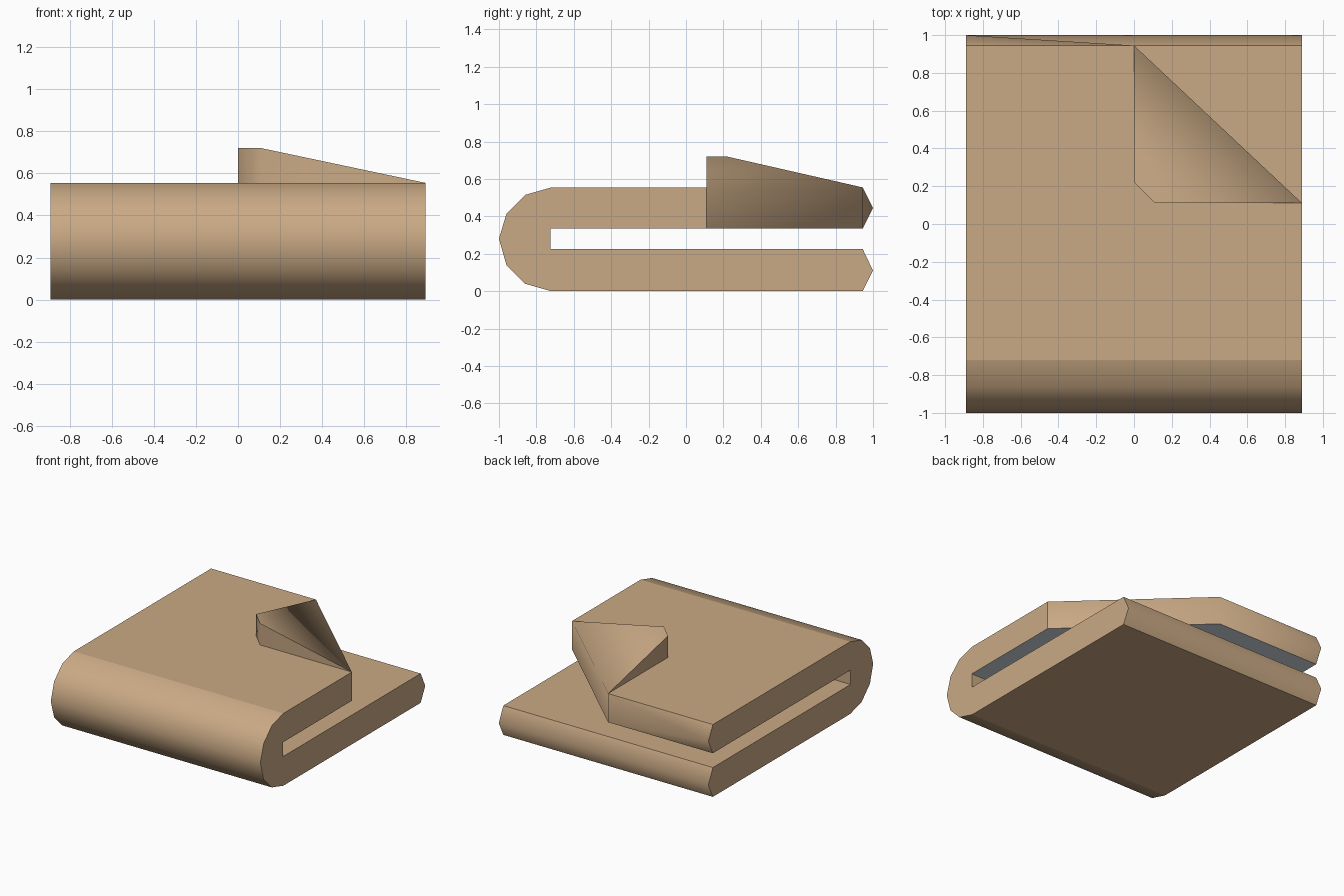
import bpy
import bmesh
import math

cube = bpy.data.objects.get("Cube")
if cube:
    bpy.data.objects.remove(cube, do_unlink=True)

HALF_W, TOP = 0.89, 0.555
BACK, TIP, CUT = 0.945, 1.0, 0.11
FLAP_TOP = 0.72


def fabric(name, colour):
    mat = bpy.data.materials.new(name)
    mat.use_nodes = True
    mat.diffuse_color = colour
    shader = mat.node_tree.nodes["Principled BSDF"]
    shader.inputs["Base Color"].default_value = colour
    shader.inputs["Roughness"].default_value = 0.9
    return mat


bm = bmesh.new()


def section(x, upper_back):
    """One folded cross-section; the upper layer's end can be pulled forward."""
    front_bend = [(-0.72, 0), (-0.86, 0.04), (-0.96, 0.14), (-1, 0.28),
                  (-0.96, 0.415), (-0.86, 0.515), (-0.72, TOP)]
    upper_end = [(upper_back, TOP), (upper_back, 0.335)]
    gap = [(-0.725, 0.335), (-0.725, 0.225)]
    lower_end = [(BACK, 0.225), (TIP, 0.11), (BACK, 0)]
    outline = front_bend + upper_end + gap + lower_end
    return [bm.verts.new((x, y, z)) for y, z in outline]


# Folded body: full at one side, its upper corner drawn away at the other
rings = [section(-HALF_W, BACK), section(0, BACK), section(HALF_W, CUT)]
full, middle, short = rings
FRONT_TOP, BACK_TOP, BACK_LOW = 6, 7, 8
count = len(full)
for a, b in zip(rings, rings[1:]):
    for i in range(count):
        j = (i + 1) % count
        upper_hem = a is full and i == BACK_TOP
        if i != FRONT_TOP and not upper_hem:
            bm.faces.new((a[i], a[j], b[j], b[i]))

# Upper hem: a pointed end tapering to the cut corner
tip = bm.verts.new((-HALF_W, TIP, 0.445))
bm.faces.new((full[BACK_TOP], tip, middle[BACK_TOP]))
bm.faces.new((tip, full[BACK_LOW], middle[BACK_LOW]))
bm.faces.new((tip, middle[BACK_LOW], middle[BACK_TOP]))

# Side faces
bm.faces.new(full[:BACK_LOW] + [tip] + full[BACK_LOW:])
bm.faces.new(short)

# Turned-over corner: a wedge rising from the diagonal crease
crease_a, crease_b = middle[BACK_TOP], short[BACK_TOP]
low_a, low_b = [bm.verts.new((x, y, TOP)) for x, y in ((0, 0.22), (0.11, CUT))]
high_a, high_b = [bm.verts.new((v.co.x, v.co.y, FLAP_TOP)) for v in (low_a, low_b)]
bm.faces.new((crease_a, high_a, high_b, crease_b))
bm.faces.new((crease_a, low_a, high_a))
bm.faces.new((low_a, low_b, high_b, high_a))
bm.faces.new((low_b, crease_b, high_b))

# Flat top around the turned-over corner
front = [ring[FRONT_TOP] for ring in rings]
bm.faces.new((front[0], front[1], low_a, crease_a, full[BACK_TOP]))
bm.faces.new((front[1], front[2], crease_b, low_b, low_a))

# Pale lining on the underside of the upper layer
bmesh.ops.recalc_face_normals(bm, faces=bm.faces[:])
for face in bm.faces:
    face.smooth = True
    if face.normal.z < -0.999 and face.calc_center_median().z > 0.1:
        face.material_index = 1

# Soft bends and diagonal crease, crisp borders on the level faces and side
for edge in bm.edges:
    level = [abs(f.normal.z) > 0.999 for f in edge.link_faces]
    bend = edge.calc_face_angle(0) < math.radians(60)
    edge.smooth = bend and (all(level) or not any(level))
bm.edges.get((crease_a, crease_b)).smooth = True
bm.edges.get((crease_b, short[BACK_LOW])).smooth = False

mesh = bpy.data.meshes.new("folded_blanket")
bm.to_mesh(mesh)
bm.free()
mesh.materials.append(fabric("tan_cloth", (0.59, 0.40, 0.235, 1)))
mesh.materials.append(fabric("pale_lining", (0.68, 0.72, 0.77, 1)))
blanket = bpy.data.objects.new("folded_blanket", mesh)
bpy.context.collection.objects.link(blanket)
